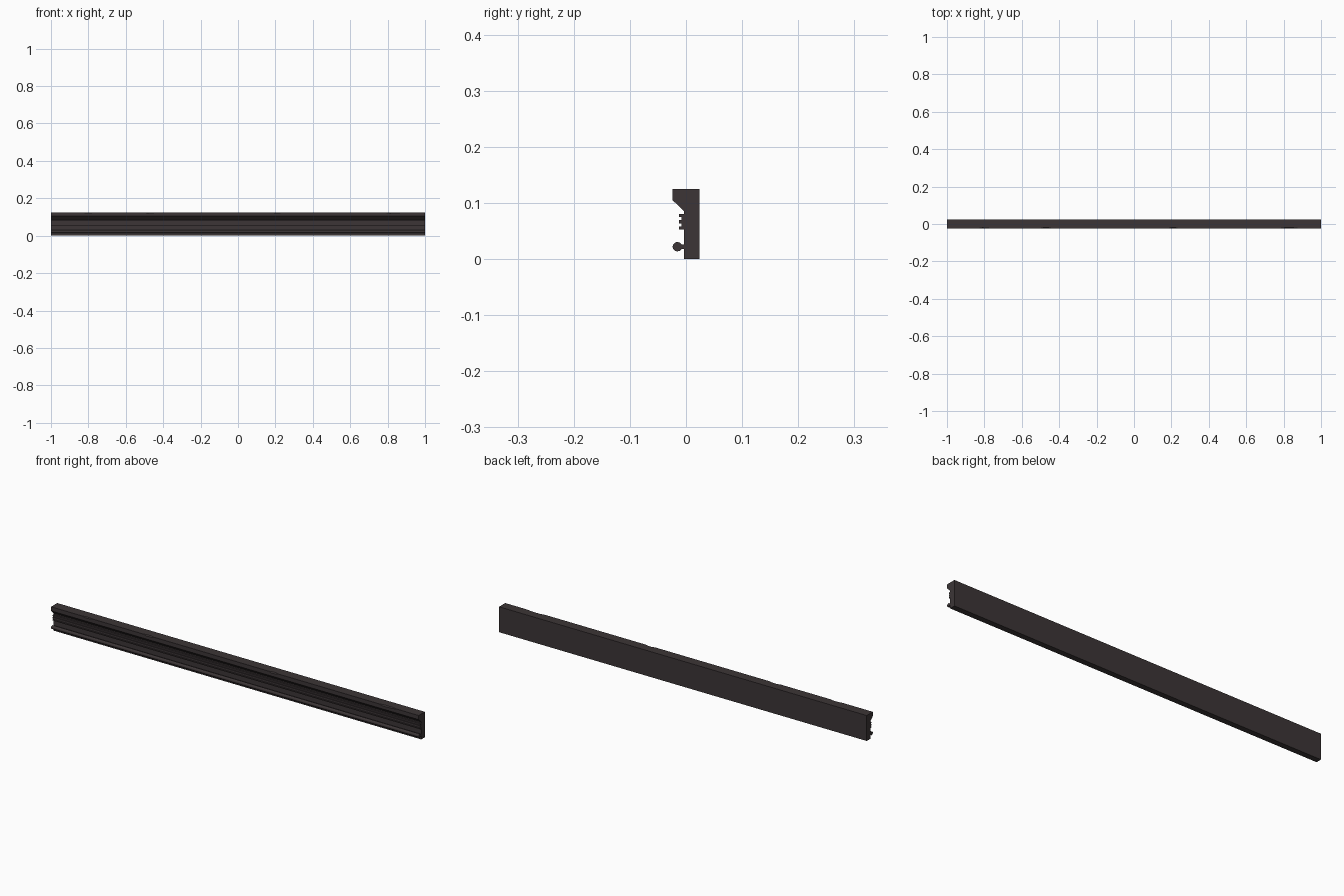
import bpy, bmesh, math

if "Cube" in bpy.data.objects:
    bpy.data.objects.remove(bpy.data.objects["Cube"])

mat = bpy.data.materials.new("dark_brown_grey")
mat.diffuse_color = (0.045, 0.036, 0.037, 1)
mat.use_nodes = True
mat.node_tree.nodes["Principled BSDF"].inputs["Base Color"].default_value = mat.diffuse_color


def loft(name, stations, profile_at):
    """Sweep a y-z profile along x; profile_at(chip) gives its points."""
    bm = bmesh.new()
    rings = [[bm.verts.new((x, y, z)) for y, z in profile_at(c)] for x, c in stations]
    n = len(rings[0])
    for a, b in zip(rings, rings[1:]):
        for i in range(n):
            j = (i + 1) % n
            bm.faces.new((a[i], a[j], b[j], b[i]))
    bm.faces.new(rings[0])
    bm.faces.new(rings[-1][::-1])
    bmesh.ops.recalc_face_normals(bm, faces=bm.faces)
    me = bpy.data.meshes.new(name)
    bm.to_mesh(me)
    bm.free()
    me.materials.append(mat)
    ob = bpy.data.objects.new(name, me)
    bpy.context.collection.objects.link(ob)
    return ob


ENDS = [(-1, 0), (1, 0)]

# Backboard with overhanging cornice; its upper front edge has worn chips
def cornice(c):
    c += 0.0002
    return [(0.024, 0.001), (0.024, 0.125), (-0.024 + c, 0.125),
            (-0.024, 0.125 - c), (-0.024, 0.105), (-0.004, 0.086), (-0.004, 0.001)]

stations = [(-1, 0)]
for x, width, depth in ((-0.8, 0.03, 0.004), (-0.47, 0.03, 0.005),
                        (0.21, 0.025, 0.005), (0.83, 0.05, 0.005)):
    stations += [(x - width, 0), (x - width * 0.4, depth),
                 (x + width * 0.5, depth * 0.8), (x + width, 0)]
stations.append((1, 0))
loft("cornice_board", stations, cornice)

# Ribbed middle moulding: three ribs in front of a backing strip
rib = [(-0.003, 0.080)]
for top, bottom in ((0.080, 0.075), (0.070, 0.063), (0.058, 0.053)):
    rib += [(-0.008, top), (-0.0125, top), (-0.0125, bottom), (-0.008, bottom)]
rib.append((-0.003, 0.053))
loft("ribbed_moulding", ENDS, lambda c: rib)

# Lower round bead and the neck joining it to the board
bead = [(-0.0155 + 0.0085 * math.cos(k * math.tau / 12),
         0.022 + 0.0085 * math.sin(k * math.tau / 12)) for k in range(12)]
ob = loft("lower_bead", ENDS, lambda c: bead)
bpy.context.view_layer.objects.active = ob
ob.select_set(True)
bpy.ops.object.shade_smooth_by_angle(angle=math.radians(40))
neck = [(-0.003, 0.018), (-0.003, 0.026), (-0.009, 0.026), (-0.009, 0.018)]
loft("bead_neck", ENDS, lambda c: neck)

# Thin base edge reaching the ground
base = [(0.024, 0.0), (0.024, 0.001), (-0.004, 0.001), (-0.004, 0.0)]
loft("base_edge", ENDS, lambda c: base)
